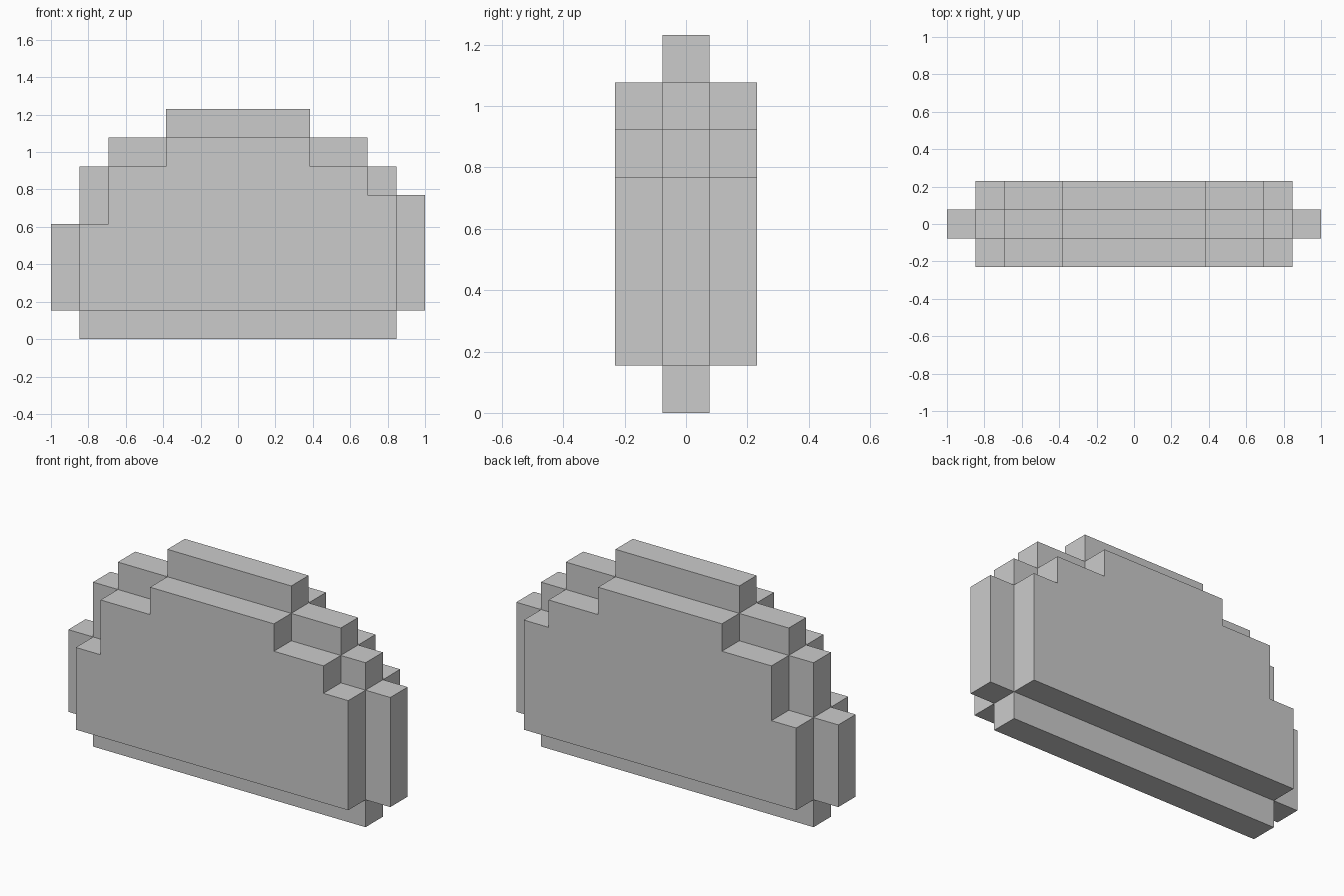
import bpy, bmesh
from math import radians
from mathutils import Vector

if "Cube" in bpy.data.objects:
    bpy.data.objects.remove(bpy.data.objects["Cube"])

U = 2 / 13  # block size: the model is 13 x 3 x 8 blocks

# Column (bottom, top) in blocks, left to right, as (count, bottom, top) runs
CORE_RUNS = [(1, 1, 4), (1, 0, 6), (2, 0, 7), (5, 0, 8), (2, 0, 7), (1, 0, 6), (1, 1, 5)]
SIDE_RUNS = [(1, 0, 0), (1, 1, 4), (2, 1, 6), (5, 1, 7), (2, 1, 6), (1, 1, 5), (1, 0, 0)]


def layer(runs, y):
    cells, i = set(), 0
    for count, low, high in runs:
        for x in range(i, i + count):
            cells |= {(x, y, z) for z in range(low, high)}
        i += count
    return cells


# Thick middle layer with a smaller layer on its front and back
cells = layer(CORE_RUNS, 0) | layer(SIDE_RUNS, -1) | layer(SIDE_RUNS, 1)

# Skin only the outside of the blocks
bm = bmesh.new()
for cell in sorted(cells):
    centre = Vector((cell[0] - 6, cell[1], cell[2] + 0.5))
    for axis in range(3):
        for sign in (-1, 1):
            step = [0, 0, 0]
            step[axis] = sign
            if tuple(c + s for c, s in zip(cell, step)) in cells:
                continue
            n = Vector(step)
            a = Vector([1.0 if k == (axis + 1) % 3 else 0.0 for k in range(3)])
            b = n.cross(a)
            bm.faces.new([bm.verts.new((centre + (n + a * p + b * q) / 2) * U)
                          for p, q in ((-1, -1), (1, -1), (1, 1), (-1, 1))])

# Weld, then merge coplanar squares into clean flat faces
bmesh.ops.remove_doubles(bm, verts=bm.verts, dist=0.001)
bmesh.ops.dissolve_limit(bm, angle_limit=radians(1), verts=bm.verts, edges=bm.edges)

mesh = bpy.data.meshes.new("stepped_body")
bm.to_mesh(mesh)
bm.free()
bpy.context.collection.objects.link(bpy.data.objects.new("stepped_body", mesh))
